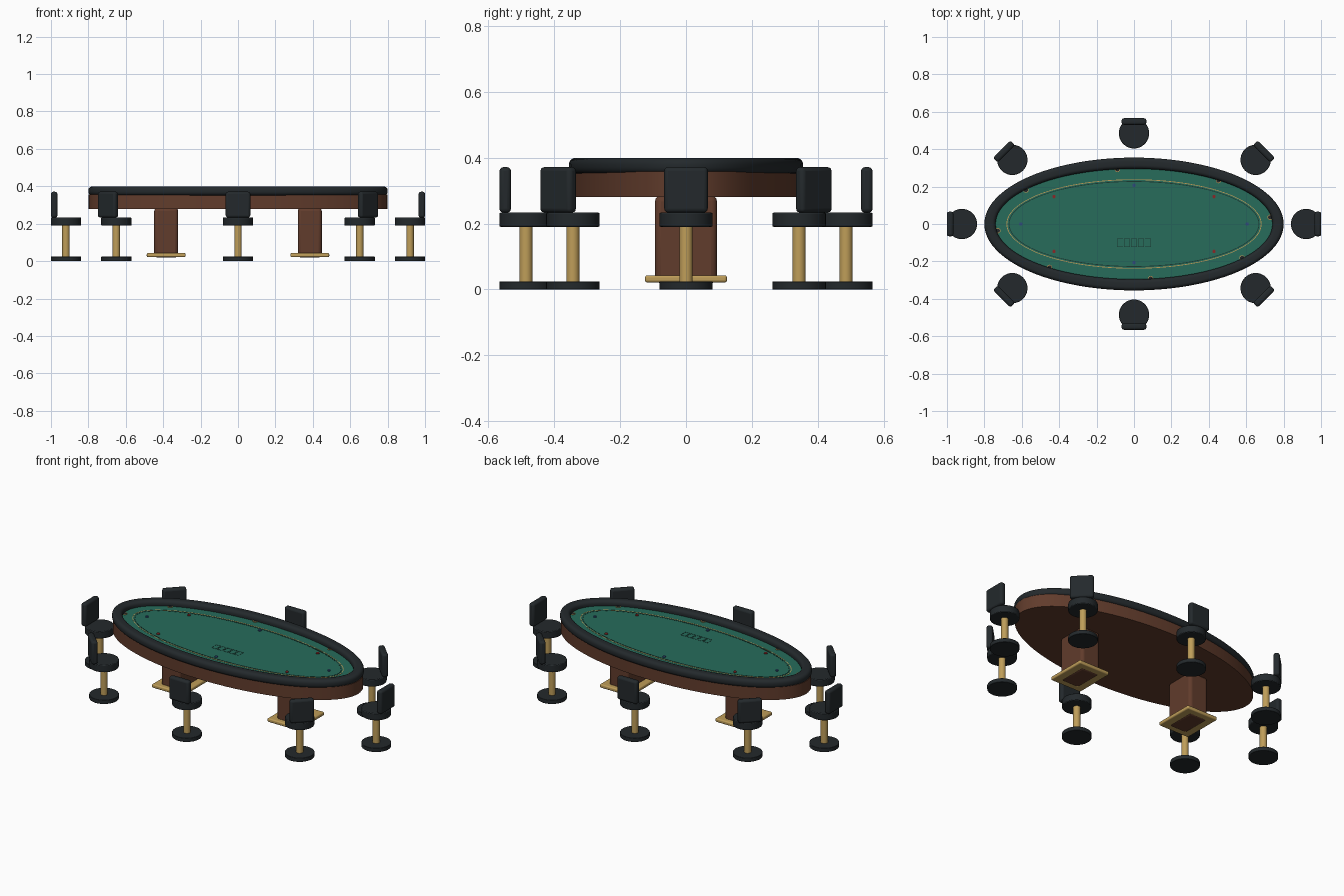
import bpy, bmesh
from math import cos, sin, pi, radians
from mathutils import Matrix, Vector

if "Cube" in bpy.data.objects:
    bpy.data.objects.remove(bpy.data.objects["Cube"])

def mat(name, r, g, b):
    m = bpy.data.materials.new(name)
    m.diffuse_color = (r, g, b, 1)
    m.use_nodes = True
    m.node_tree.nodes["Principled BSDF"].inputs["Base Color"].default_value = m.diffuse_color
    return m

LEATHER = mat("black_leather", 0.017, 0.022, 0.025)
WOOD = mat("walnut", 0.12, 0.045, 0.025)
FELT = mat("green_felt", 0.02, 0.15, 0.105)
BRASS = mat("brass", 0.52, 0.34, 0.10)
RED = mat("red_chip", 0.25, 0.02, 0.02)
BLUE = mat("blue_chip", 0.03, 0.07, 0.20)
DARK = mat("dark_line", 0.01, 0.04, 0.03)

def finish(name, bm, material, angle=35, bevel=0, segments=3):
    bmesh.ops.recalc_face_normals(bm, faces=bm.faces)
    me = bpy.data.meshes.new(name)
    bm.to_mesh(me)
    bm.free()
    me.materials.append(material)
    ob = bpy.data.objects.new(name, me)
    bpy.context.collection.objects.link(ob)
    if bevel:
        mod = ob.modifiers.new("bevel", 'BEVEL')
        mod.width, mod.segments = bevel, segments
        mod.limit_method = 'ANGLE'
        mod.angle_limit = radians(40)
    bpy.ops.object.select_all(action='DESELECT')
    ob.select_set(True)
    bpy.context.view_layer.objects.active = ob
    bpy.ops.object.shade_smooth_by_angle(angle=radians(angle))
    return ob

def oval_sweep(name, a, b, profile, material, closed=True, n=96):
    """Sweep an (offset, z) profile round an ellipse; open profiles get end caps."""
    bm = bmesh.new()
    rings = []
    for off, z in profile:
        rings.append([bm.verts.new(((a + off) * cos(2 * pi * i / n),
                                    (b + off) * sin(2 * pi * i / n), z)) for i in range(n)])
    pairs = list(zip(rings, rings[1:]))
    if closed:
        pairs.append((rings[-1], rings[0]))
    else:
        bm.faces.new(rings[0])
        bm.faces.new(rings[-1])
    for r0, r1 in pairs:
        for i in range(n):
            j = (i + 1) % n
            bm.faces.new((r0[i], r0[j], r1[j], r1[i]))
    return finish(name, bm, material)

def cylinder(name, x, y, z0, z1, r, material, n=40, bevel=0):
    bm = bmesh.new()
    bmesh.ops.create_cone(bm, cap_ends=True, segments=n, radius1=r, radius2=r, depth=z1 - z0,
                          matrix=Matrix.Translation((x, y, (z0 + z1) / 2)))
    return finish(name, bm, material, bevel=bevel, segments=2)

def box(name, centre, size, material, bevel=0, turn=0):
    bm = bmesh.new()
    bmesh.ops.create_cube(bm, size=1, matrix=Matrix.Diagonal((*size, 1)))
    ob = finish(name, bm, material, bevel=bevel)
    ob.location = centre
    ob.rotation_euler.z = turn
    return ob

# Table top: wooden apron, felt and padded rail
oval_sweep("apron", 0.798, 0.341, [(0, 0.28), (0, 0.357)], WOOD, closed=False)
oval_sweep("felt", 0.76, 0.315, [(0, 0.355), (0, 0.368)], FELT, closed=False)
pad = []
for k, (cx, cz) in enumerate([(0.010, 0.379), (-0.010, 0.379), (-0.010, 0.371), (0.010, 0.371)]):
    for s in range(6):
        t = pi / 2 * (k + s / 5)
        pad.append((cx + 0.02 * cos(t), cz + 0.02 * sin(t)))
oval_sweep("padded_rail", 0.77, 0.325, pad, LEATHER)

# Betting line on the felt
for name, a, b, m in (("betting_line", 0.68, 0.237, BRASS), ("inner_line", 0.668, 0.227, DARK)):
    oval_sweep(name, a, b, [(-0.002, 0.366), (0.002, 0.366), (0.002, 0.369), (-0.002, 0.369)], m)

# Five card outlines
for i in range(-2, 3):
    x = i * 0.037
    for s in (-1, 1):
        box("card_side", (x + s * 0.015, -0.10, 0.368), (0.002, 0.046, 0.002), DARK)
        box("card_end", (x, -0.10 + s * 0.022, 0.368), (0.032, 0.002, 0.002), DARK)

# Chips and cup holders, one per player
for i in range(8):
    t = i * pi / 4
    cylinder("chip", 0.605 * cos(t), 0.207 * sin(t), 0.366, 0.373, 0.009, RED if i % 2 else BLUE, 20)
    t += radians(7)
    cx, cy = 0.733 * cos(t), 0.294 * sin(t)
    cylinder("cup_holder_rim", cx, cy, 0.366, 0.371, 0.014, BRASS, 24)
    cylinder("cup_holder_well", cx, cy, 0.367, 0.372, 0.011, LEATHER, 24)

# Two pedestals with brass foot plates
for s in (-1, 1):
    box("pedestal", (s * 0.384, 0, 0.152), (0.128, 0.188, 0.266), WOOD, 0.018)
    # foot plate is a square frame around the pedestal
    bm = bmesh.new()
    loops = []
    for hx, hy, z in ((0.104, 0.124, 0.021), (0.104, 0.124, 0.043),
                      (0.050, 0.080, 0.043), (0.050, 0.080, 0.021)):
        loops.append([bm.verts.new((s * 0.384 + hx * p, hy * q, z))
                      for p, q in ((1, 1), (-1, 1), (-1, -1), (1, -1))])
    for k in range(4):
        r0, r1 = loops[k], loops[(k + 1) % 4]
        for i in range(4):
            j = (i + 1) % 4
            bm.faces.new((r0[i], r0[j], r1[j], r1[i]))
    finish("foot_plate", bm, BRASS, bevel=0.007)

# Eight swivel stools around the table
for i in range(8):
    t = i * pi / 4
    x, y = 0.92 * cos(t), 0.485 * sin(t)
    cylinder("stool_base", x, y, 0, 0.024, 0.081, LEATHER, bevel=0.002)
    cylinder("stool_column", x, y, 0.02, 0.195, 0.02, BRASS, 24)
    cylinder("stool_seat", x, y, 0.19, 0.233, 0.081, LEATHER, bevel=0.004)
    out = Vector((cos(t), sin(t), 0)) * 0.063
    box("stool_back", (x + out.x, y + out.y, 0.302), (0.035, 0.132, 0.138), LEATHER, 0.012, t)
